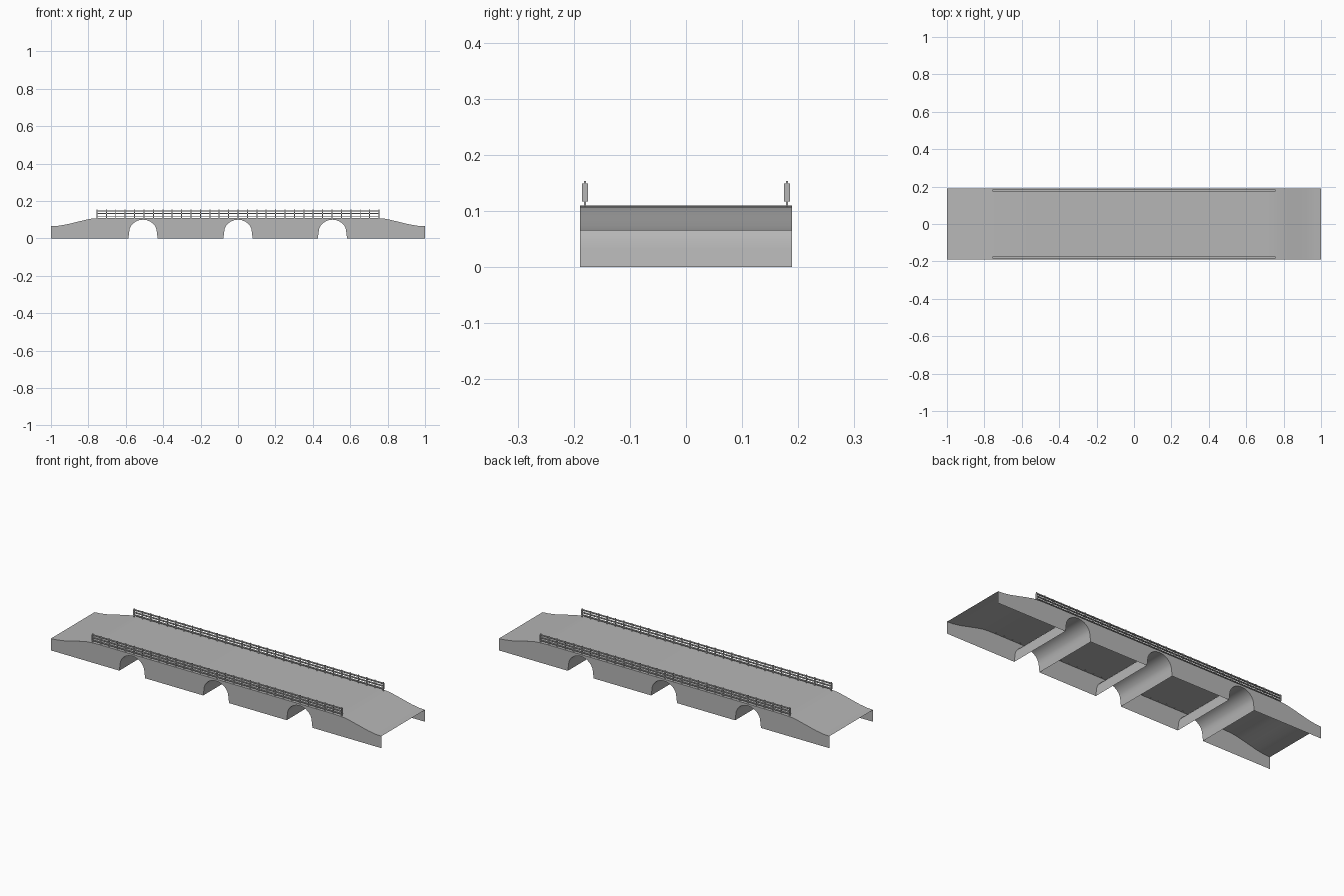
import bpy, bmesh, math

if "Cube" in bpy.data.objects:
    bpy.data.objects.remove(bpy.data.objects["Cube"])

W = 0.189          # half width of the bridge
DECK = 0.11        # deck height

stone = bpy.data.materials.new("dark_grey")
stone.diffuse_color = (0.47, 0.47, 0.47, 1)
stone.use_nodes = True
stone.node_tree.nodes["Principled BSDF"].inputs["Base Color"].default_value = stone.diffuse_color


def finish(bm, name):
    me = bpy.data.meshes.new(name)
    bm.to_mesh(me)
    bm.free()
    me.materials.append(stone)
    ob = bpy.data.objects.new(name, me)
    bpy.context.collection.objects.link(ob)
    return ob


def box(bm, x0, x1, y0, y1, z0, z1):
    r = bmesh.ops.create_cube(bm, size=1)
    for v in r["verts"]:
        v.co = ((x0 + x1) / 2 + v.co.x * (x1 - x0),
                (y0 + y1) / 2 + v.co.y * (y1 - y0),
                (z0 + z1) / 2 + v.co.z * (z1 - z0))


# deck profile: ramp up, flat middle, ramp down
ramp = [(-1, 0.065), (-0.965, 0.067), (-0.92, 0.074), (-0.87, 0.086),
        (-0.82, 0.098), (-0.78, 0.106), (-0.74, 0.109), (-0.70, DECK)]
top = ramp + [(-x, z) for x, z in reversed(ramp)]


# arch opening: short straight legs, then a half ellipse
def arch(cx, n=12):
    pts = [(cx + 0.078, 0.0)]
    for i in range(n + 1):
        a = math.pi * i / n
        pts.append((cx + 0.074 * math.cos(a), 0.033 + 0.067 * math.sin(a)))
    return pts + [(cx - 0.078, 0.0)]


arches = [arch(c) for c in (0.505, 0.0, -0.508)]


def strip(bm, pts):
    rows = [[bm.verts.new((x, s * W, z)) for x, z in pts] for s in (-1, 1)]
    for i in range(len(pts) - 1):
        bm.faces.new((rows[0][i], rows[0][i + 1], rows[1][i + 1], rows[1][i]))


# road deck, open underneath
bm = bmesh.new()
strip(bm, top)
deck = finish(bm, "road_deck")

# arch linings running the full width
bm = bmesh.new()
for a in arches:
    strip(bm, a)
vaults = finish(bm, "arch_vaults")

# side walls with arch cut-outs, facing outwards
bm = bmesh.new()
outline = top + [(1, 0)] + [p for a in arches for p in a] + [(-1, 0)]
for s in (-1, 1):
    vs = [bm.verts.new((x, s * W, z)) for x, z in outline]
    bm.faces.new(vs if s > 0 else vs[::-1])
bm.normal_update()
bmesh.ops.triangulate(bm, faces=bm.faces[:], ngon_method="EAR_CLIP")
finish(bm, "side_walls")

# railings: thin posts, three slim rails, closing end bars
L, Y, H = 0.757, 0.18, 0.005
for s, name in ((-1, "front_railing"), (1, "back_railing")):
    bm = bmesh.new()
    y = s * Y
    for i in range(31):
        x = -0.754 + 1.508 * i / 30
        box(bm, x - 0.0025, x + 0.0025, y - 0.002, y + 0.002, DECK - 0.002, 0.154)
    for z in (0.119, 0.133, 0.147):
        box(bm, -L, L, y - H, y + H, z - 0.002, z + 0.002)
    for e in (-1, 1):
        x = e * (L - 0.002)
        box(bm, x - 0.002, x + 0.002, y - H, y + H, 0.117, 0.149)
    finish(bm, name)

# smooth the curved surfaces
bpy.ops.object.select_all(action="DESELECT")
for ob in (deck, vaults):
    ob.select_set(True)
bpy.context.view_layer.objects.active = deck
bpy.ops.object.shade_smooth_by_angle(angle=math.radians(30))
